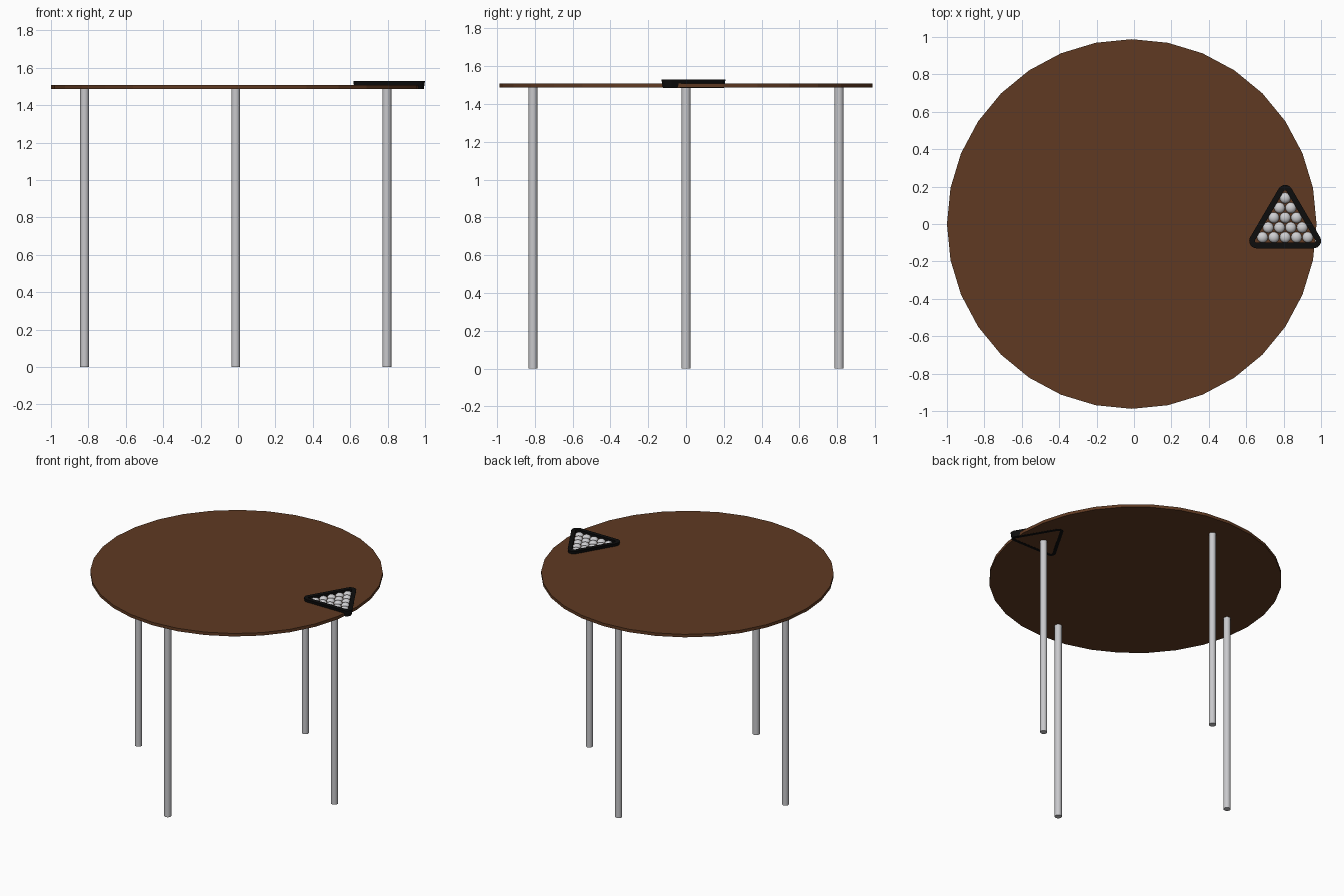
import bpy, bmesh, math
from mathutils import Vector

if "Cube" in bpy.data.objects:
    bpy.data.objects.remove(bpy.data.objects["Cube"])

CX = -0.012          # table centre in x
RX = 0.808           # ball rack centre in x


def material(name, rgb):
    m = bpy.data.materials.new(name)
    m.diffuse_color = (*rgb, 1)
    m.use_nodes = True
    m.node_tree.nodes["Principled BSDF"].inputs["Base Color"].default_value = m.diffuse_color
    return m


brown = material("brown wood", (0.115, 0.042, 0.016))
metal = material("grey metal", (0.58, 0.58, 0.60))
black = material("black plastic", (0.004, 0.004, 0.004))
white = material("pale ball", (0.62, 0.62, 0.64))


def finish(obj, name, mat, smooth=False):
    obj.name = name
    obj.data.materials.append(mat)
    if smooth:
        bpy.ops.object.shade_smooth_by_angle(angle=math.radians(35))
    return obj


def cylinder(name, x, y, z0, z1, r, mat, smooth=False):
    bpy.ops.mesh.primitive_cylinder_add(vertices=32, radius=r, depth=z1 - z0,
                                        location=(x, y, (z0 + z1) / 2))
    return finish(bpy.context.object, name, mat, smooth)


# round top
cylinder("table_top", CX, 0, 1.487, 1.509, 0.988, brown)

# four legs
for i, name in enumerate(("right_leg", "back_leg", "left_leg", "front_leg")):
    a = i * math.pi / 2
    cylinder(name, CX + 0.808 * math.cos(a), 0.81 * math.sin(a),
             0, 1.488, 0.024, metal, True)


# triangular rack: four rounded-triangle loops bridged into a frame
def rounded_triangle(bm, r, z):
    corners = ((0, 0.169, 90), (-0.152, -0.09, 210), (0.152, -0.09, 330))
    loop = []
    for x, y, mid in corners:
        for k in range(9):
            a = math.radians(mid - 60 + 15 * k)
            loop.append(bm.verts.new((RX + x + r * math.cos(a), y + r * math.sin(a), z)))
    return loop


bm = bmesh.new()
loops = [rounded_triangle(bm, r, z) for r, z in
         ((0.033, 1.486), (0.040, 1.530), (0.010, 1.530), (0.010, 1.486))]
n = len(loops[0])
for s in range(4):
    a, b = loops[s], loops[(s + 1) % 4]
    for k in range(n):
        bm.faces.new((a[k], a[(k + 1) % n], b[(k + 1) % n], b[k]))
bmesh.ops.recalc_face_normals(bm, faces=bm.faces)
mesh = bpy.data.meshes.new("ball_rack")
bm.to_mesh(mesh)
bm.free()
rack = bpy.data.objects.new("ball_rack", mesh)
bpy.context.collection.objects.link(rack)
bpy.ops.object.select_all(action='DESELECT')
rack.select_set(True)
bpy.context.view_layer.objects.active = rack
finish(rack, "ball_rack", black, True)

# fifteen balls in five rows
for row in range(5):
    for k in range(row + 1):
        bpy.ops.mesh.primitive_uv_sphere_add(
            segments=24, ring_count=12, radius=0.029,
            location=(RX + (k - row / 2) * 0.0605, 0.139 - row * 0.0525, 1.508),
            scale=(1, 1, 0.72))
        finish(bpy.context.object, f"ball_{row}_{k}", white, True)
